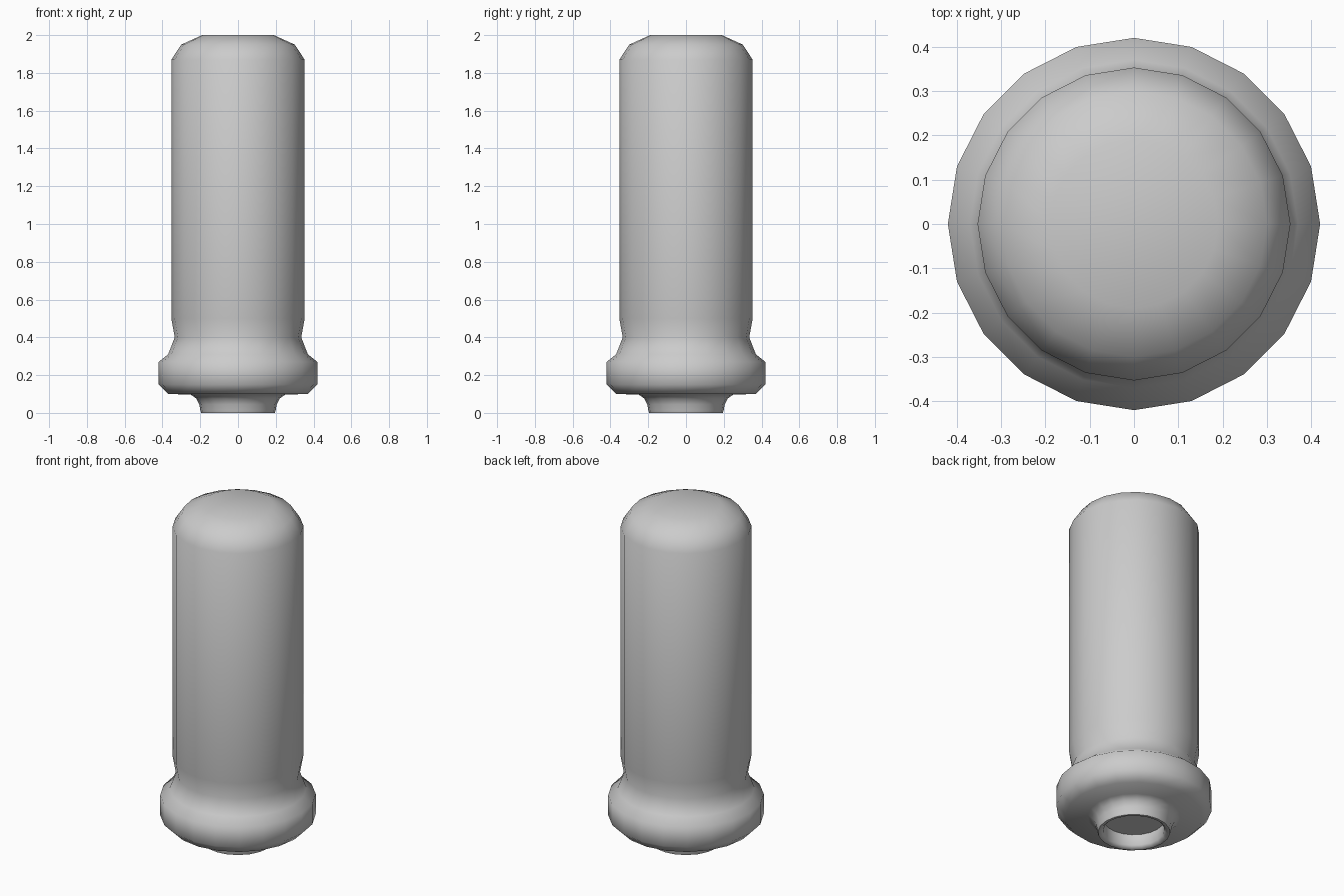
import bpy, bmesh
from math import sin, cos, tau, radians

if "Cube" in bpy.data.objects:
    bpy.data.objects.remove(bpy.data.objects["Cube"])

SIDES = 20


def lathe(name, profile):
    """Revolve (radius, z) points around z and cap both ends."""
    bm = bmesh.new()
    rings = [[bm.verts.new((r * cos(tau * i / SIDES), r * sin(tau * i / SIDES), z))
              for i in range(SIDES)] for r, z in profile]
    for low, high in zip(rings, rings[1:]):
        for i in range(SIDES):
            j = (i + 1) % SIDES
            bm.faces.new((low[i], low[j], high[j], high[i]))
    bm.faces.new(rings[0])
    bm.faces.new(rings[-1])
    bmesh.ops.recalc_face_normals(bm, faces=bm.faces)
    mesh = bpy.data.meshes.new(name)
    bm.to_mesh(mesh)
    bm.free()
    obj = bpy.data.objects.new(name, mesh)
    bpy.context.collection.objects.link(obj)
    bpy.context.view_layer.objects.active = obj
    obj.select_set(True)
    bpy.ops.object.shade_smooth_by_angle(angle=radians(62))
    obj.select_set(False)
    return obj


profile = [
    # recessed underside and bottom rim
    (0.165, 0.08), (0.165, 0.015), (0.18, 0.0), (0.195, 0.0), (0.20, 0.015),
    # flared neck below the collar
    (0.205, 0.045), (0.22, 0.075), (0.25, 0.097),
    # collar
    (0.37, 0.10), (0.42, 0.15), (0.42, 0.27), (0.37, 0.31),
    # waist and straight body
    (0.335, 0.40), (0.353, 0.50), (0.353, 1.87),
    # rounded top
    (0.30, 1.95), (0.19, 2.0),
]
lathe("handle_body", profile)
